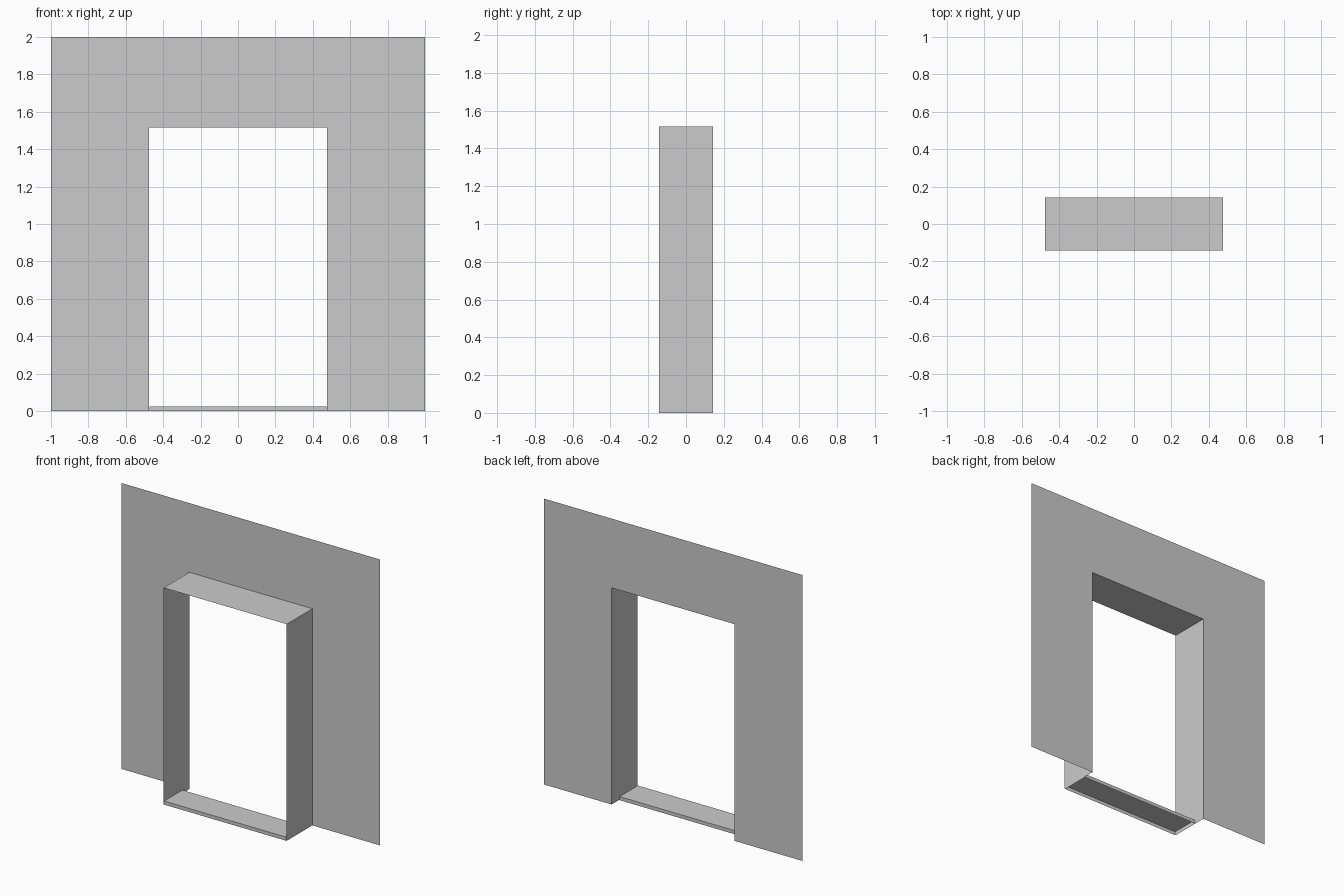
import bpy
import bmesh

default = bpy.data.objects.get("Cube")
if default:
    bpy.data.objects.remove(default, do_unlink=True)

# Key sizes
WALL, TOP = 1.0, 2.0           # wall half width and height
OPEN, HEAD = 0.476, 1.516      # opening half width and height
FRONT, BACK = -0.142, 0.142    # frame depth, wall lies at the back
SILL, SILL_BACK, SILL_TOP = 0.472, 0.06, 0.025

grey = bpy.data.materials.new("plain grey")
grey.use_nodes = True
colour = (0.6, 0.6, 0.6, 1)
grey.diffuse_color = colour
grey.node_tree.nodes["Principled BSDF"].inputs["Base Color"].default_value = colour


def finish(name, bm):
    mesh = bpy.data.meshes.new(name)
    bm.to_mesh(mesh)
    bm.free()
    mesh.materials.append(grey)
    obj = bpy.data.objects.new(name, mesh)
    bpy.context.collection.objects.link(obj)
    return obj


def arch(half, height):
    """Upside-down U path, from the foot at -x to the foot at +x."""
    return [(-half, 0), (-half, height), (half, height), (half, 0)]


def strip(name, first, second):
    """Bridge two matching paths with quads."""
    bm = bmesh.new()
    rows = [[bm.verts.new(p) for p in path] for path in (first, second)]
    for i in range(len(first) - 1):
        bm.faces.new((rows[0][i], rows[0][i + 1], rows[1][i + 1], rows[1][i]))
    return finish(name, bm)


def at_depth(path, y):
    return [(x, y, z) for x, z in path]


# Thin wall sheet around the opening
inner = arch(OPEN, HEAD)
strip("wall_sheet", at_depth(arch(WALL, TOP), BACK), at_depth(inner, BACK))

# Reveal lining that projects forward from the wall
strip("opening_lining", at_depth(inner, BACK), at_depth(inner, FRONT))

# Low sill, a box open underneath
bm = bmesh.new()
bmesh.ops.create_cube(bm, size=1)
for v in bm.verts:
    v.co.x *= 2 * SILL
    v.co.y = FRONT if v.co.y < 0 else SILL_BACK
    v.co.z = SILL_TOP if v.co.z > 0 else 0
bm.normal_update()
bmesh.ops.delete(bm, geom=[f for f in bm.faces if f.normal.z < -0.5], context='FACES_ONLY')
finish("door_sill", bm)
